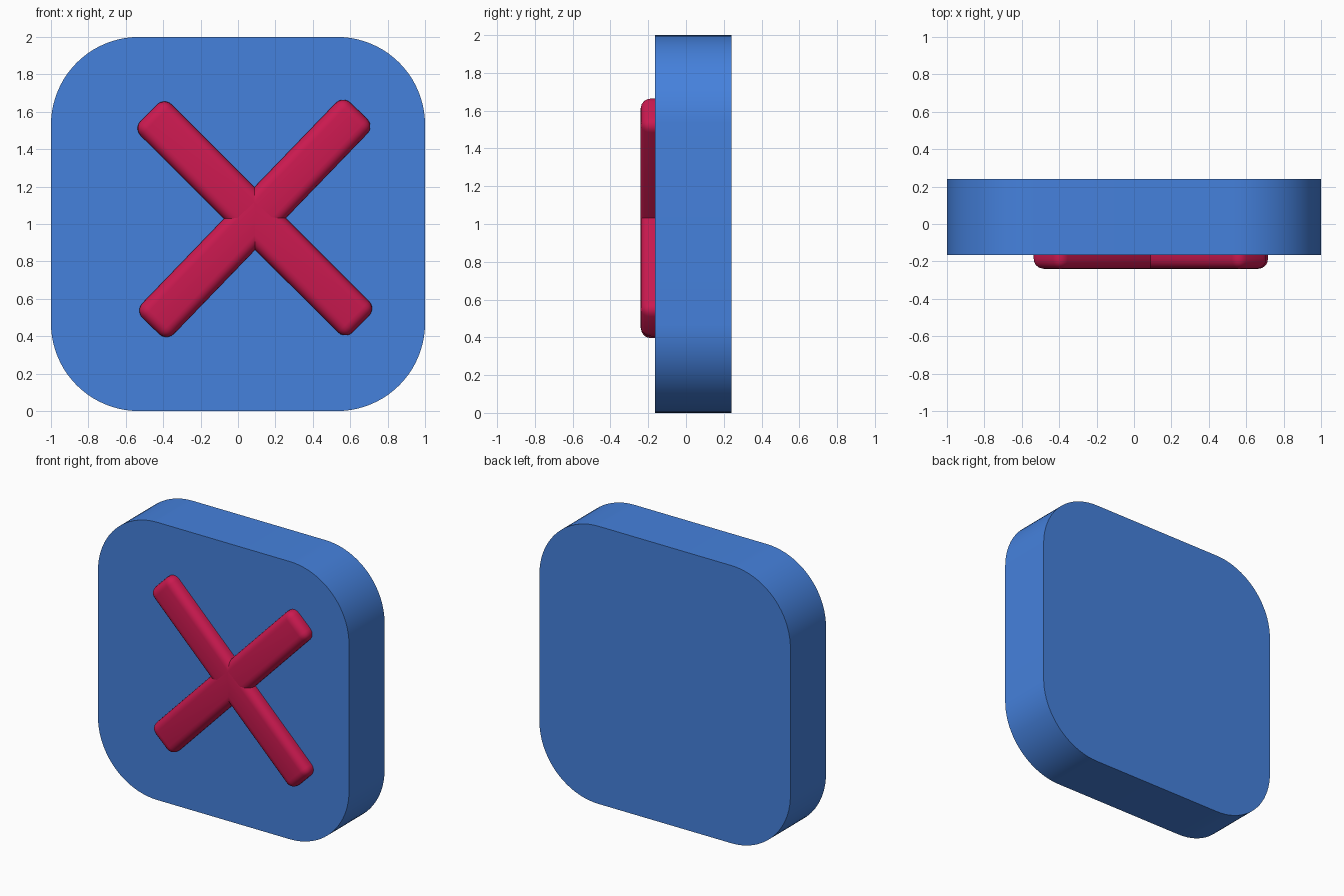
import bpy, bmesh, math

if "Cube" in bpy.data.objects:
    bpy.data.objects.remove(bpy.data.objects["Cube"])

def material(name, color):
    m = bpy.data.materials.new(name)
    m.diffuse_color = color
    m.use_nodes = True
    m.node_tree.nodes["Principled BSDF"].inputs["Base Color"].default_value = m.diffuse_color
    return m

def finish(bm, name, mat):
    bmesh.ops.recalc_face_normals(bm, faces=bm.faces)
    me = bpy.data.meshes.new(name)
    bm.to_mesh(me)
    bm.free()
    me.materials.append(mat)
    ob = bpy.data.objects.new(name, me)
    bpy.context.collection.objects.link(ob)
    return ob

def smooth(ob, angle):
    bpy.ops.object.select_all(action='DESELECT')
    ob.select_set(True)
    bpy.context.view_layer.objects.active = ob
    bpy.ops.object.shade_smooth_by_angle(angle=math.radians(angle))

blue = material("blue", (0.06, 0.22, 0.72, 1))
red = material("red", (0.6, 0.01, 0.08, 1))

# Rounded square plate
R, STEPS, FRONT, BACK = 0.47, 20, -0.165, 0.24
bm = bmesh.new()
ring = []
for k, (sx, sz) in enumerate([(1, 1), (-1, 1), (-1, -1), (1, -1)]):
    for i in range(STEPS + 1):
        a = math.pi / 2 * (k + i / STEPS)
        ring.append(bm.verts.new((sx * (1 - R) + R * math.cos(a), FRONT,
                                  1 + sz * (1 - R) + R * math.sin(a))))
face = bm.faces.new(ring)
ext = bmesh.ops.extrude_face_region(bm, geom=[face], use_keep_orig=True)
for v in ext["geom"]:
    if isinstance(v, bmesh.types.BMVert):
        v.co.y = BACK
smooth(finish(bm, "plate", blue), 30)

# Crossed bars, slightly tilted, with rounded edges
def bar(name, angle, length, width):
    bm = bmesh.new()
    bmesh.ops.create_cube(bm, size=1)
    bmesh.ops.scale(bm, vec=(length, 0.15, width), verts=bm.verts)
    bmesh.ops.bevel(bm, geom=bm.edges[:], offset=0.055, segments=5,
                    profile=0.5, affect='EDGES')
    ob = finish(bm, name, red)
    ob.location = (0.09, -0.165, 1.03)
    ob.rotation_euler = (math.radians(0.4), math.radians(angle), 0)
    smooth(ob, 40)

bar("falling_bar", 44.9, 1.6, 0.235)
bar("rising_bar", -46.0, 1.6, 0.235)
